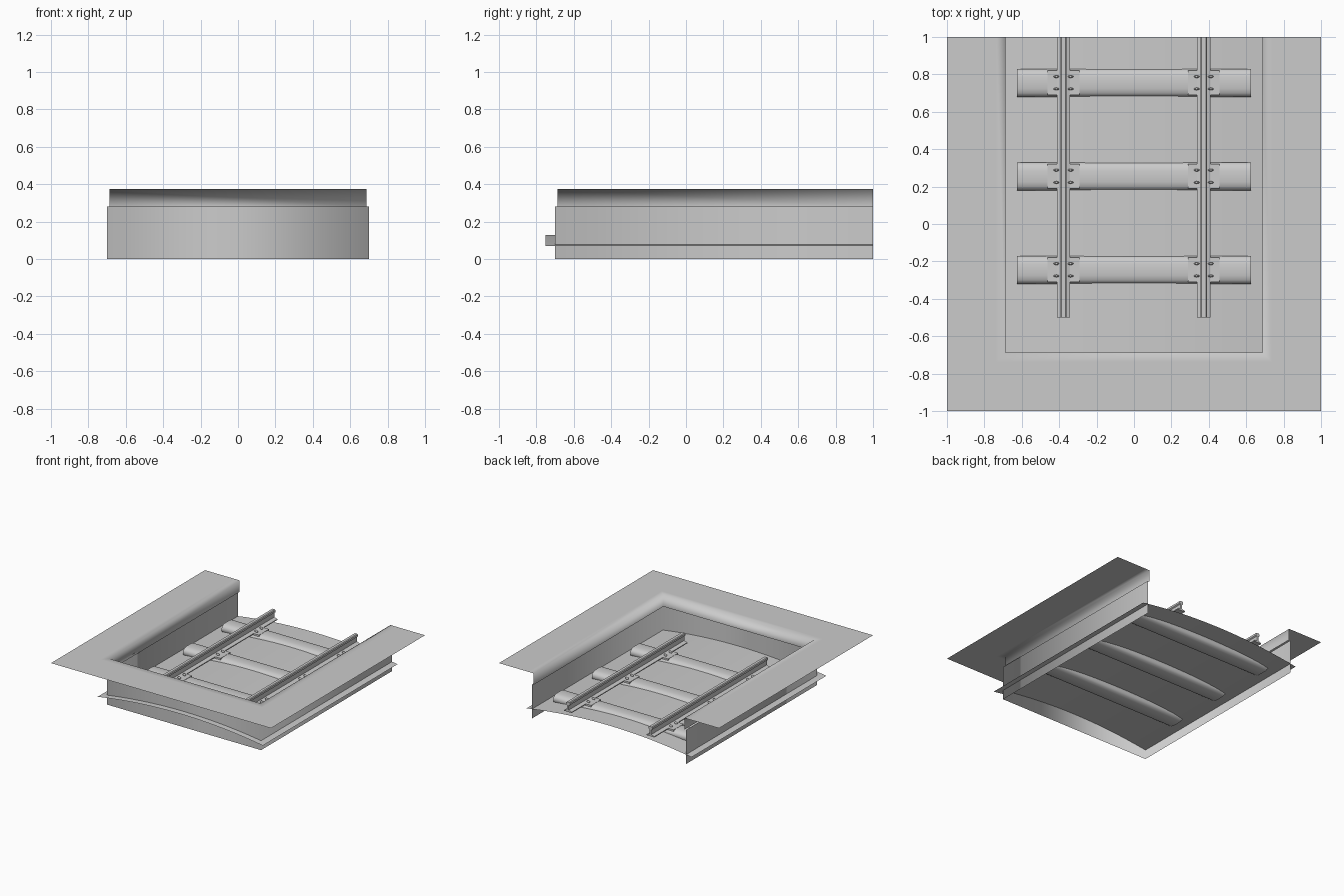
import bpy, bmesh, math

if "Cube" in bpy.data.objects:
    bpy.data.objects.remove(bpy.data.objects["Cube"])

RAIL_X = (-0.377, 0.373)
SLEEPER_Y = (-0.245, 0.255, 0.755)


def finish(bm, name, smooth=None, closed=True):
    if closed:
        bmesh.ops.recalc_face_normals(bm, faces=bm.faces)
    me = bpy.data.meshes.new(name)
    bm.to_mesh(me)
    bm.free()
    ob = bpy.data.objects.new(name, me)
    bpy.context.collection.objects.link(ob)
    if smooth is not None:
        bpy.ops.object.select_all(action='DESELECT')
        bpy.context.view_layer.objects.active = ob
        ob.select_set(True)
        if smooth >= 180:
            bpy.ops.object.shade_smooth()
        else:
            bpy.ops.object.shade_smooth_by_angle(angle=math.radians(smooth))
    return ob


def u_sheet(name, rings):
    """Open U-shaped strip around the track; rings are (half width, z)."""
    bm = bmesh.new()
    rows = [[bm.verts.new((x, y, z)) for x, y in
             ((-a, 1), (-a, -a), (a, -a), (a, 1))] for a, z in rings]
    for r, s in zip(rows, rows[1:]):
        for i in range(3):
            bm.faces.new((r[i], r[i + 1], s[i + 1], s[i]))
    return finish(bm, name, 180, closed=False)


def prism(bm, start, end):
    """Closed prism between two matching 3D outlines."""
    a = [bm.verts.new(p) for p in start]
    b = [bm.verts.new(p) for p in end]
    n = len(a)
    for i in range(n):
        j = (i + 1) % n
        bm.faces.new((a[i], a[j], b[j], b[i]))
    bm.faces.new(a[::-1])
    bm.faces.new(b)


# platform surface with its vertical inner edge
u_sheet("platform", [(1.0, 0.375), (0.735, 0.375), (0.686, 0.375), (0.686, 0.28)])

# pit wall below the platform
u_sheet("pit_wall", [(0.7, 0.28), (0.7, 0.0)])

# arched track bed
bm = bmesh.new()
N = 20
prev = None
for i in range(N + 1):
    x = -0.75 + 1.5 * i / N
    z = 0.13 - 0.06 * (x / 0.75) ** 2
    cur = [bm.verts.new((x, y, z)) for y in (-0.75, 1)]
    if prev:
        bm.faces.new((prev[0], cur[0], cur[1], prev[1]))
    prev = cur
finish(bm, "track_bed", 40, closed=False)

# sleepers: rounded section, long in x
half = [(0.03, 0.147), (0.055, 0.141), (0.07, 0.13), (0.075, 0.115),
        (0.075, 0.098), (0.065, 0.084), (0.04, 0.075)]
section = half + [(-y, z) for y, z in reversed(half)]
for k, sy in enumerate(SLEEPER_Y):
    bm = bmesh.new()
    prism(bm, [(-0.625, sy + y, z) for y, z in section],
          [(0.625, sy + y, z) for y, z in section])
    finish(bm, f"sleeper_{k + 1}", 40)

# rails: foot, web and head
half = [(0.035, 0.142), (0.035, 0.149), (0.007, 0.158), (0.007, 0.195),
        (0.017, 0.201), (0.017, 0.217), (0.011, 0.222)]
section = half + [(-x, z) for x, z in reversed(half)]
for side, rx in zip(("left", "right"), RAIL_X):
    bm = bmesh.new()
    prism(bm, [(rx + x, -0.5, z) for x, z in section],
          [(rx + x, 1.0, z) for x, z in section])
    finish(bm, f"rail_{side}", 30)

# tie plates and spikes where each rail crosses a sleeper
for side, rx in zip(("left", "right"), RAIL_X):
    for k, sy in enumerate(SLEEPER_Y):
        bm = bmesh.new()
        rect = [(-0.085, -0.065), (0.085, -0.065), (0.085, 0.065), (-0.085, 0.065)]
        prism(bm, [(rx + x, sy + y, 0.135) for x, y in rect],
              [(rx + x, sy + y, 0.149) for x, y in rect])
        finish(bm, f"tie_plate_{side}_{k + 1}")

        bm = bmesh.new()
        for dx in (-0.038, 0.038):
            for dy in (-0.033, 0.033):
                v = bmesh.ops.create_uvsphere(bm, u_segments=10, v_segments=6, radius=1)["verts"]
                bmesh.ops.scale(bm, vec=(0.015, 0.007, 0.011), verts=v)
                bmesh.ops.translate(bm, vec=(rx + dx, sy + dy, 0.156), verts=v)
        finish(bm, f"spikes_{side}_{k + 1}", 60)
